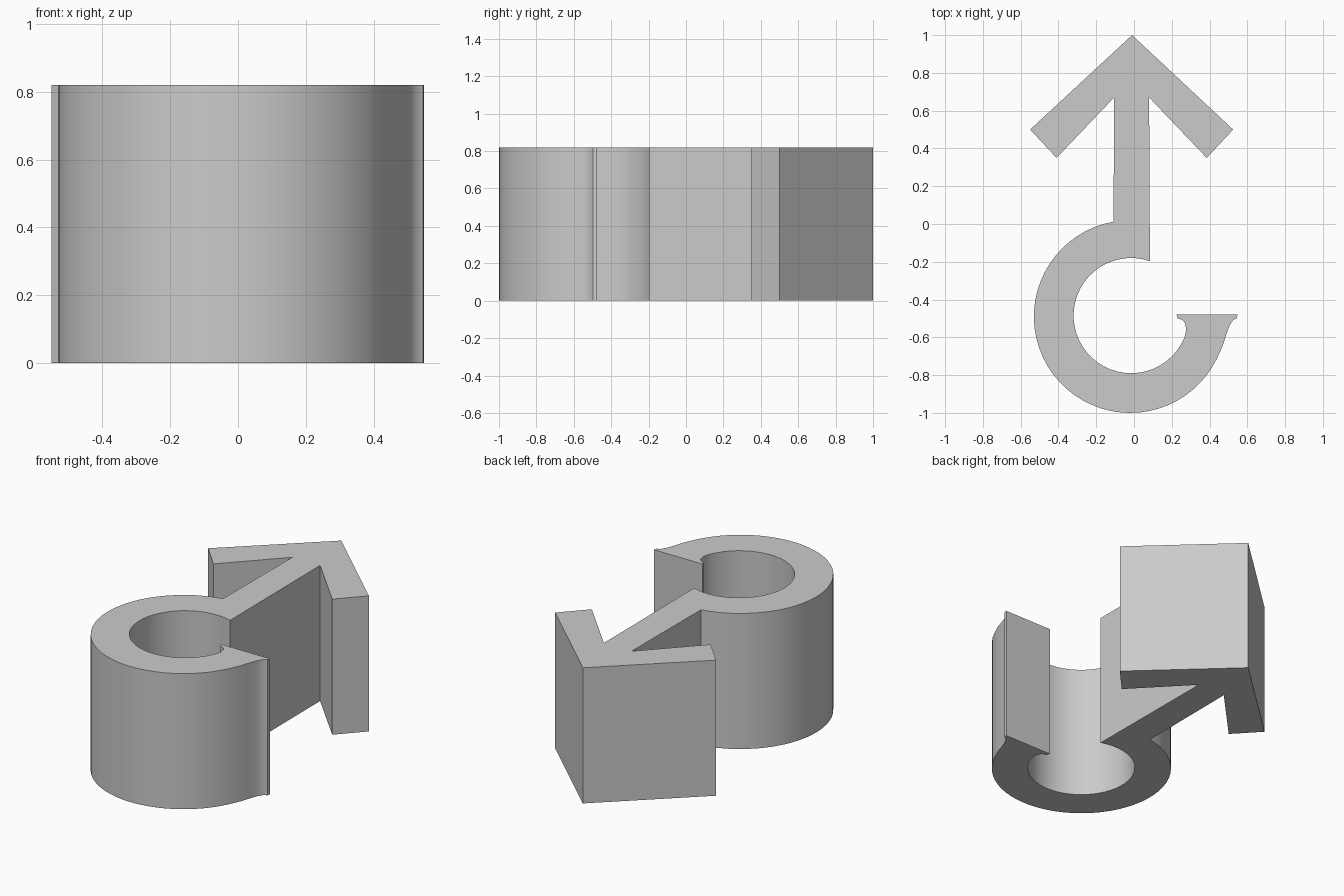
import bpy, bmesh
from math import radians, cos, sin
from mathutils import Vector

if "Cube" in bpy.data.objects:
    bpy.data.objects.remove(bpy.data.objects["Cube"], do_unlink=True)

HEIGHT = 0.82


def arc(cx, cy, radius, start, end, steps):
    """Points along a circular arc, angles in degrees."""
    angles = [radians(start + (end - start) * i / steps) for i in range(steps + 1)]
    return [(cx + radius * cos(a), cy + radius * sin(a)) for a in angles]


# Outline: right half of the arrow head and the stem's right side
outline = [(-0.01, 1.0), (0.525, 0.5), (0.385, 0.35), (0.08, 0.67)]
# Inside of the hook
outline += arc(-0.015, -0.485, 0.305, 71, 338, 36)
# Flared lip at the open end
outline += [(0.277, -0.56), (0.27, -0.525), (0.255, -0.507), (0.23, -0.5), (0.225, -0.478),
            (0.548, -0.478), (0.545, -0.497), (0.525, -0.508), (0.505, -0.54),
            (0.487, -0.59), (0.468, -0.65)]
# Outside of the hook
outline += arc(-0.02, -0.49, 0.51, -26, -260, 40)
# Stem's left side and left half of the arrow head
outline += [(-0.105, 0.67), (-0.41, 0.35), (-0.55, 0.5)]

# Extrude the outline into a solid
bm = bmesh.new()
base = bm.faces.new([bm.verts.new((x, y, 0)) for x, y in outline])
result = bmesh.ops.extrude_face_region(bm, geom=[base], use_keep_orig=True)
top_verts = [v for v in result["geom"] if isinstance(v, bmesh.types.BMVert)]
bmesh.ops.translate(bm, verts=top_verts, vec=Vector((0, 0, HEIGHT)))
bmesh.ops.recalc_face_normals(bm, faces=bm.faces)
mesh = bpy.data.meshes.new("arrow_hook")
bm.to_mesh(mesh)
bm.free()

hook = bpy.data.objects.new("arrow_hook", mesh)
bpy.context.collection.objects.link(hook)

# Plain grey material
grey = bpy.data.materials.new("light_grey")
grey.use_nodes = True
colour = (0.6, 0.6, 0.6, 1)
grey.diffuse_color = colour
grey.node_tree.nodes["Principled BSDF"].inputs["Base Color"].default_value = colour
mesh.materials.append(grey)

# Smooth curved walls, crisp corners
bpy.ops.object.select_all(action="DESELECT")
hook.select_set(True)
bpy.context.view_layer.objects.active = hook
bpy.ops.object.shade_smooth_by_angle(angle=radians(30))
